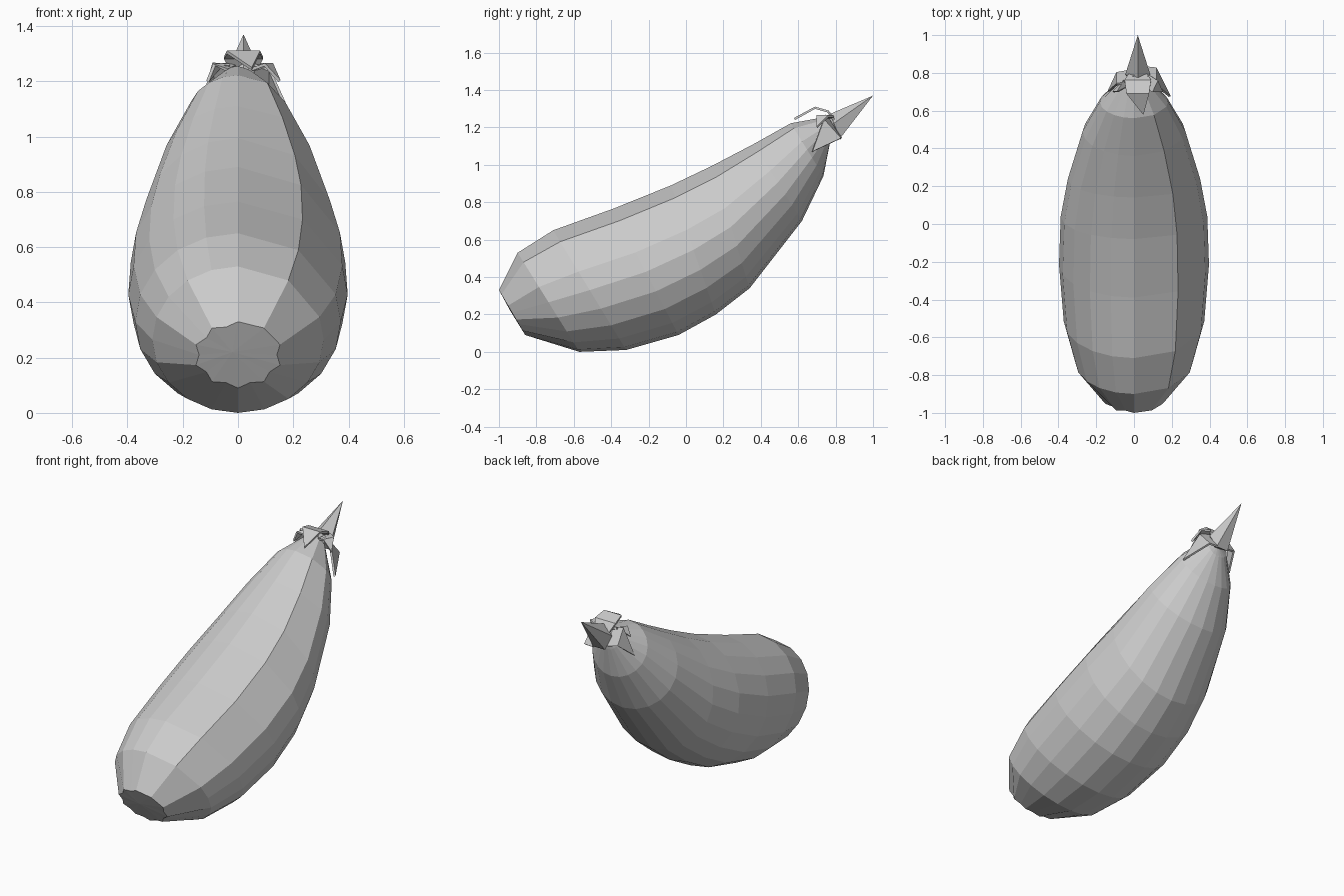
import bpy
from math import sin, cos, pi
from mathutils import Vector

if "Cube" in bpy.data.objects:
    bpy.data.objects.remove(bpy.data.objects["Cube"])

SIDES = 20


def make_object(name, verts, faces):
    mesh = bpy.data.meshes.new(name)
    mesh.from_pydata([tuple(v) for v in verts], [], faces)
    mesh.update()
    ob = bpy.data.objects.new(name, mesh)
    bpy.context.collection.objects.link(ob)
    return ob


def loft(name, rings, start, end):
    """Skin equal-length rings and fan both ends to a point."""
    n = len(rings[0])
    verts = [v for r in rings for v in r] + [start, end]
    s, e = len(verts) - 2, len(verts) - 1
    faces = []
    for k in range(n):
        j = (k + 1) % n
        faces.append((k, j, s))
        for i in range(len(rings) - 1):
            a, b = i * n, (i + 1) * n
            faces.append((a + k, b + k, b + j, a + j))
        last = (len(rings) - 1) * n
        faces.append((last + j, last + k, e))
    return make_object(name, verts, faces)


# Fruit body: (top y, top z, bottom y, bottom z, half width) of each slanted ring
sections = [
    (-1.00, 0.33, -0.86, 0.09, 0.160),
    (-0.90, 0.53, -0.57, 0.00, 0.310),
    (-0.71, 0.65, -0.32, 0.01, 0.372),
    (-0.39, 0.765, -0.04, 0.09, 0.397),
    (-0.08, 0.89, 0.16, 0.20, 0.388),
    (0.14, 0.995, 0.34, 0.34, 0.350),
    (0.36, 1.11, 0.62, 0.70, 0.272),
    (0.56, 1.222, 0.735, 0.94, 0.180),
    (0.74, 1.255, 0.77, 1.12, 0.070),
]
# The upper right quarter has every other column left out
angles = [k * 2 * pi / SIDES for k in range(SIDES) if k not in (2, 4)]
rings = []
for i, (ty, tz, by, bz, w) in enumerate(sections):
    top, bottom = Vector((0, ty, tz)), Vector((0, by, bz))
    mid, up = (top + bottom) / 2, (top - bottom) / 2
    ring = []
    for a in angles:
        step = round(a * SIDES / (2 * pi))
        s = 0.88 if i == 0 and step % 2 == 0 else 1.0   # scalloped blossom end
        ring.append(mid + s * (up * sin(a) + Vector((w * cos(a), 0, 0))))
    rings.append(ring)
body = loft("fruit_body", rings, Vector((-0.02, -0.94, 0.22)), Vector((0.01, 0.78, 1.20)))

# Stem: a pointed five-sided cone leaning along the fruit's axis
centre, up = Vector((0.02, 0.80, 1.20)), Vector((0, -0.03, 0.072))
base = [centre + up * sin(pi / 2 + k * 2 * pi / 5) + Vector((0.07 * cos(pi / 2 + k * 2 * pi / 5), 0, 0))
        for k in range(5)]
loft("stem", [base], Vector((0.02, 0.74, 1.19)), Vector((0.02, 1.0, 1.37)))


# Calyx leaves: tapering arched strips, each given as (centre, half-width vector) and a tip
def leaf(name, stations, tip):
    verts = []
    for c, h in stations:
        verts += [Vector(c) - Vector(h), Vector(c) + Vector(h)]
    faces = [(2 * i, 2 * i + 1, 2 * i + 3, 2 * i + 2) for i in range(len(stations) - 1)]
    n = len(verts)
    faces.append((n - 2, n - 1, n))
    ob = make_object(name, verts + [Vector(tip)], faces)
    mod = ob.modifiers.new("thickness", "SOLIDIFY")
    mod.thickness = 0.012
    mod.offset = 0
    return ob


leaf("calyx_leaf_top", [((0.02, 0.79, 1.24), (0.05, 0, 0)),
                        ((0.02, 0.76, 1.285), (0.07, 0, 0)),
                        ((0.02, 0.69, 1.305), (0.06, 0, 0))], (0.05, 0.58, 1.245))
leaf("calyx_leaf_left", [((-0.03, 0.78, 1.21), (0, 0.03, -0.05)),
                         ((-0.09, 0.77, 1.22), (0, 0.03, -0.045))], (-0.135, 0.70, 1.09))
leaf("calyx_leaf_right", [((0.06, 0.79, 1.20), (0, 0.04, -0.06)),
                          ((0.115, 0.78, 1.19), (0, 0.045, -0.05))], (0.19, 0.675, 1.07))
for side, x in (("left", -0.11), ("right", 0.15)):
    leaf("calyx_point_" + side, [((0.02 + (x - 0.02) * 0.3, 0.76, 1.25), (0.02, 0.03, 0.01)),
                                 ((0.02 + (x - 0.02) * 0.7, 0.73, 1.26), (0.015, 0.03, 0))],
         (x, 0.70, 1.20))
